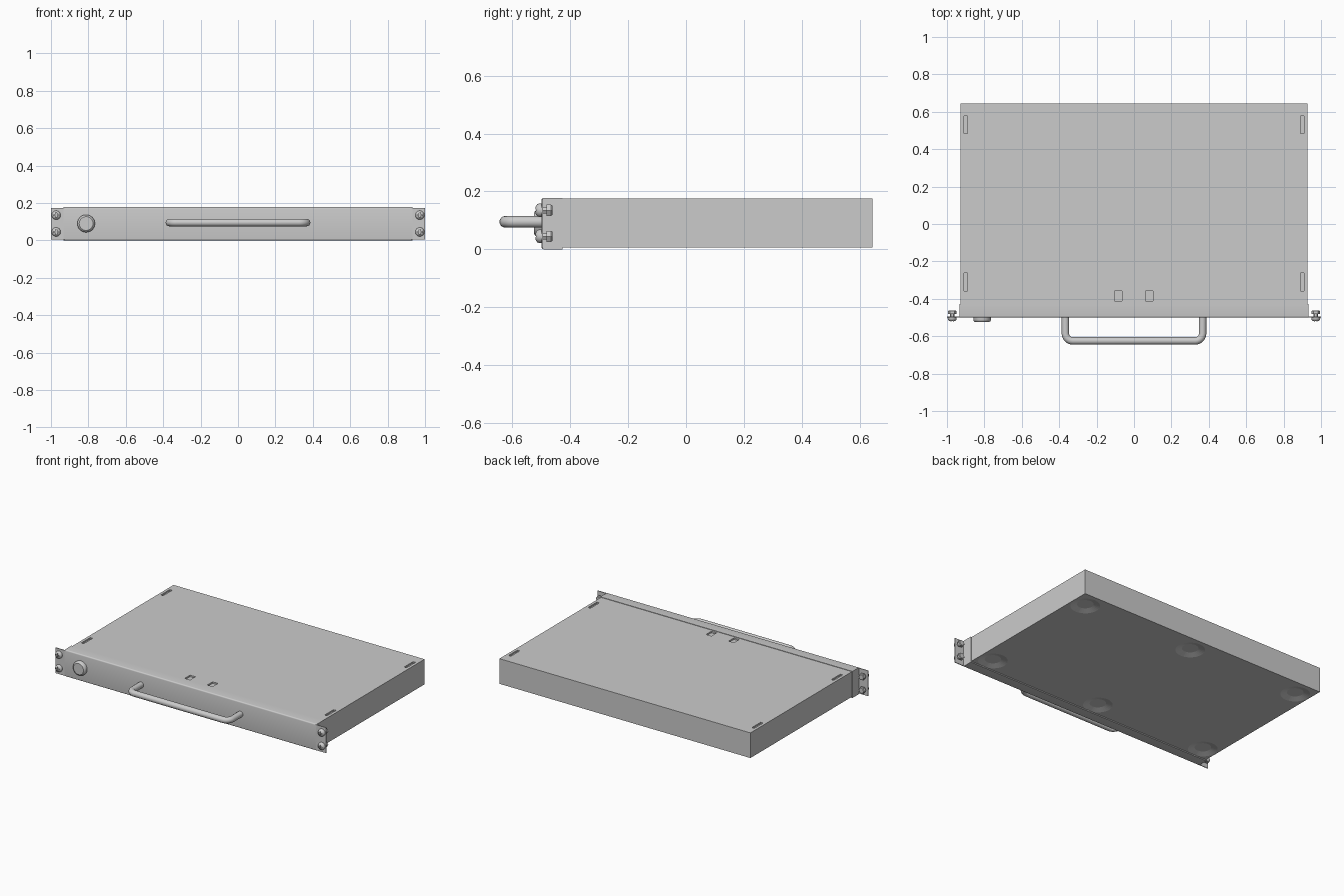
import bpy, bmesh, math
from mathutils import Matrix, Vector

if "Cube" in bpy.data.objects:
    bpy.data.objects.remove(bpy.data.objects["Cube"])


def finish(name, bm, angle=None):
    bmesh.ops.recalc_face_normals(bm, faces=bm.faces)
    me = bpy.data.meshes.new(name)
    bm.to_mesh(me)
    bm.free()
    ob = bpy.data.objects.new(name, me)
    bpy.context.collection.objects.link(ob)
    if angle:
        activate(ob)
        bpy.ops.object.shade_smooth_by_angle(angle=math.radians(angle))
    return ob


def activate(ob):
    bpy.ops.object.select_all(action='DESELECT')
    ob.select_set(True)
    bpy.context.view_layer.objects.active = ob


def add_box(bm, x, y, z):
    """Box from (min, max) ranges."""
    c = [(a + b) / 2 for a, b in (x, y, z)]
    s = [b - a for a, b in (x, y, z)]
    m = Matrix.Translation(c) @ Matrix.Diagonal((*s, 1))
    return bmesh.ops.create_cube(bm, size=1, matrix=m)['verts']


def add_turned(bm, profile, origin, axis, n=32):
    """Solid of revolution: profile is (radius, height along axis)."""
    rot = Vector((0, 0, 1)).rotation_difference(Vector(axis)).to_matrix()
    rings = []
    for r, h in profile:
        rings.append([bm.verts.new(rot @ Vector((r * math.cos(t), r * math.sin(t), h)) + Vector(origin))
                      for t in (2 * math.pi * i / n for i in range(n))])
    for a, b in zip(rings, rings[1:]):
        for i in range(n):
            j = (i + 1) % n
            bm.faces.new((a[i], a[j], b[j], b[i]))
    bm.faces.new(rings[0])
    bm.faces.new(rings[-1])


def cut(ob, bm):
    cutter = finish("cutter", bm)
    cutter.hide_render = True
    mod = ob.modifiers.new("cut", 'BOOLEAN')
    mod.operation, mod.solver, mod.object = 'DIFFERENCE', 'EXACT', cutter
    activate(ob)
    bpy.ops.object.modifier_apply(modifier=mod.name)
    bpy.data.objects.remove(cutter, do_unlink=True)


# Chassis box with slots on top and round dimples underneath
bm = bmesh.new()
add_box(bm, (-.928, .928), (-.495, .645), (.007, .175))
chassis = finish("chassis", bm)

bm = bmesh.new()
for s in (-1, 1):
    for y in (-.31, .53):
        add_box(bm, (s * .9 - .009, s * .9 + .009), (y - .047, y + .047), (.165, .2))
for x in (-.085, .082):
    add_box(bm, (x - .02, x + .02), (-.413, -.357), (.165, .2))
for x in (-.83, 0, .83):
    for y in (-.34, .53):
        add_turned(bm, [(.09, -.01), (.09, .007), (.05, .019)], (x, y, 0), (0, 0, 1))
cut(chassis, bm)

# Folded front panel wrapping the chassis
bm = bmesh.new()
add_box(bm, (-.932, .932), (-.5, -.427), (0, .178))
edges = [e for e in bm.edges if all(v.co.y < -.49 for v in e.verts)
         and abs(e.verts[0].co.z - e.verts[1].co.z) < .01]
bmesh.ops.bevel(bm, geom=edges, offset=.008, segments=4, profile=.5, affect='EDGES')
finish("front_panel", bm, 30)

# Mounting ears with screws and square nuts behind
for s, side in ((-1, "left"), (1, "right")):
    bm = bmesh.new()
    add_box(bm, sorted((s * .925, s * 1.0)), (-.5, -.495), (.004, .174))
    finish(side + "_ear", bm)
    for z, level in ((.045, "lower"), (.135, "upper")):
        x = s * .972
        bm = bmesh.new()
        add_turned(bm, [(.024, 0), (.024, .006), (.021, .014), (.014, .019), (.006, .021)],
                   (x, -.5, z), (0, -1, 0), 24)
        screw = finish(f"{side}_{level}_screw", bm, 40)
        for wx, wz in ((.014, .003), (.003, .014)):
            bm = bmesh.new()
            add_box(bm, (x - wx, x + wx), (-.54, -.511), (z - wz, z + wz))
            cut(screw, bm)
        bm = bmesh.new()
        add_turned(bm, [(.012, 0), (.012, .014), (.022, .014), (.022, .03), (.018, .034)],
                   (x, -.496, z), (0, 1, 0), 6)
        finish(f"{side}_{level}_nut", bm)

# Round lock button
bm = bmesh.new()
add_turned(bm, [(.047, -.002), (.047, .013), (.044, .02), (.037, .025)],
           (-.812, -.5, .09), (0, -1, 0), 40)
finish("lock_button", bm, 35)

# Bent tube handle
points = [(.367, -.497)]
for i in range(7):
    t = math.pi / 2 * i / 6
    points.append((.327 + .04 * math.cos(t), -.585 - .04 * math.sin(t)))
points += [(-x, y) for x, y in reversed(points)]
curve = bpy.data.curves.new("handle", 'CURVE')
curve.dimensions = '3D'
curve.bevel_depth = .02
curve.bevel_resolution = 6
curve.use_fill_caps = True
spline = curve.splines.new('POLY')
spline.points.add(len(points) - 1)
for p, (x, y) in zip(spline.points, points):
    p.co = (x, y, .095, 1)
handle = bpy.data.objects.new("handle", curve)
bpy.context.collection.objects.link(handle)
activate(handle)
bpy.ops.object.convert(target='MESH')
bpy.ops.object.shade_smooth_by_angle(angle=math.radians(40))
